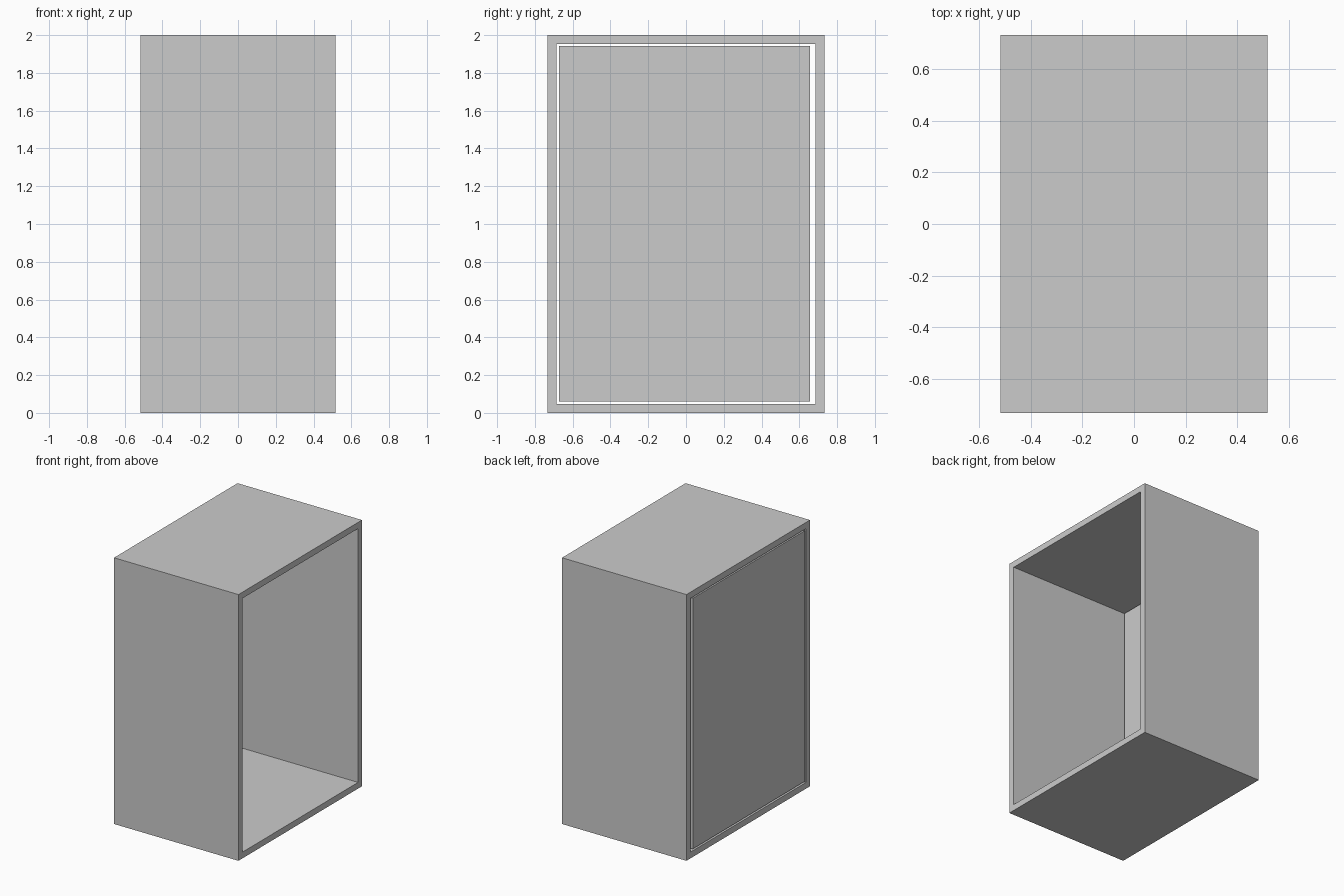
import bpy
import bmesh

cube = bpy.data.objects.get("Cube")
if cube:
    bpy.data.objects.remove(cube, do_unlink=True)

WIDTH, DEPTH, HEIGHT = 1.034, 1.466, 2.0
WALL = 0.047
PANEL_THICKNESS = 0.04

grey = bpy.data.materials.new("light grey")
grey.use_nodes = True
colour = (0.6, 0.6, 0.6, 1.0)
grey.diffuse_color = colour
grey.node_tree.nodes["Principled BSDF"].inputs["Base Color"].default_value = colour


def finish(name, bm):
    bmesh.ops.recalc_face_normals(bm, faces=bm.faces)
    mesh = bpy.data.meshes.new(name)
    bm.to_mesh(mesh)
    bm.free()
    mesh.materials.append(grey)
    obj = bpy.data.objects.new(name, mesh)
    bpy.context.collection.objects.link(obj)
    return obj


def rectangle(bm, x, y0, y1, z0, z1):
    corners = ((y0, z0), (y1, z0), (y1, z1), (y0, z1))
    return [bm.verts.new((x, y, z)) for y, z in corners]


# Cabinet shell: a rectangular tube running side to side, open at both ends
bm = bmesh.new()
half = DEPTH / 2
loops = []
for x in (-WIDTH / 2, WIDTH / 2):
    outer = rectangle(bm, x, -half, half, 0, HEIGHT)
    inner = rectangle(bm, x, WALL - half, half - WALL, WALL, HEIGHT - WALL)
    loops.append((outer, inner))
(outer_a, inner_a), (outer_b, inner_b) = loops
for a, b in ((outer_a, outer_b), (inner_a, inner_b),
             (outer_a, inner_a), (outer_b, inner_b)):
    for i in range(4):
        j = (i + 1) % 4
        bm.faces.new((a[i], a[j], b[j], b[i]))
finish("cabinet_shell", bm)

# Door panel: flush with the right end, with a narrow gap all round
bm = bmesh.new()
near = rectangle(bm, -WIDTH / 2, -0.672, 0.657, 0.06, 1.943)
face = bm.faces.new(near)
moved = bmesh.ops.extrude_face_region(bm, geom=[face], use_keep_orig=True)
bmesh.ops.translate(bm, vec=(PANEL_THICKNESS, 0, 0),
                    verts=[v for v in moved["geom"] if isinstance(v, bmesh.types.BMVert)])
finish("door_panel", bm)
